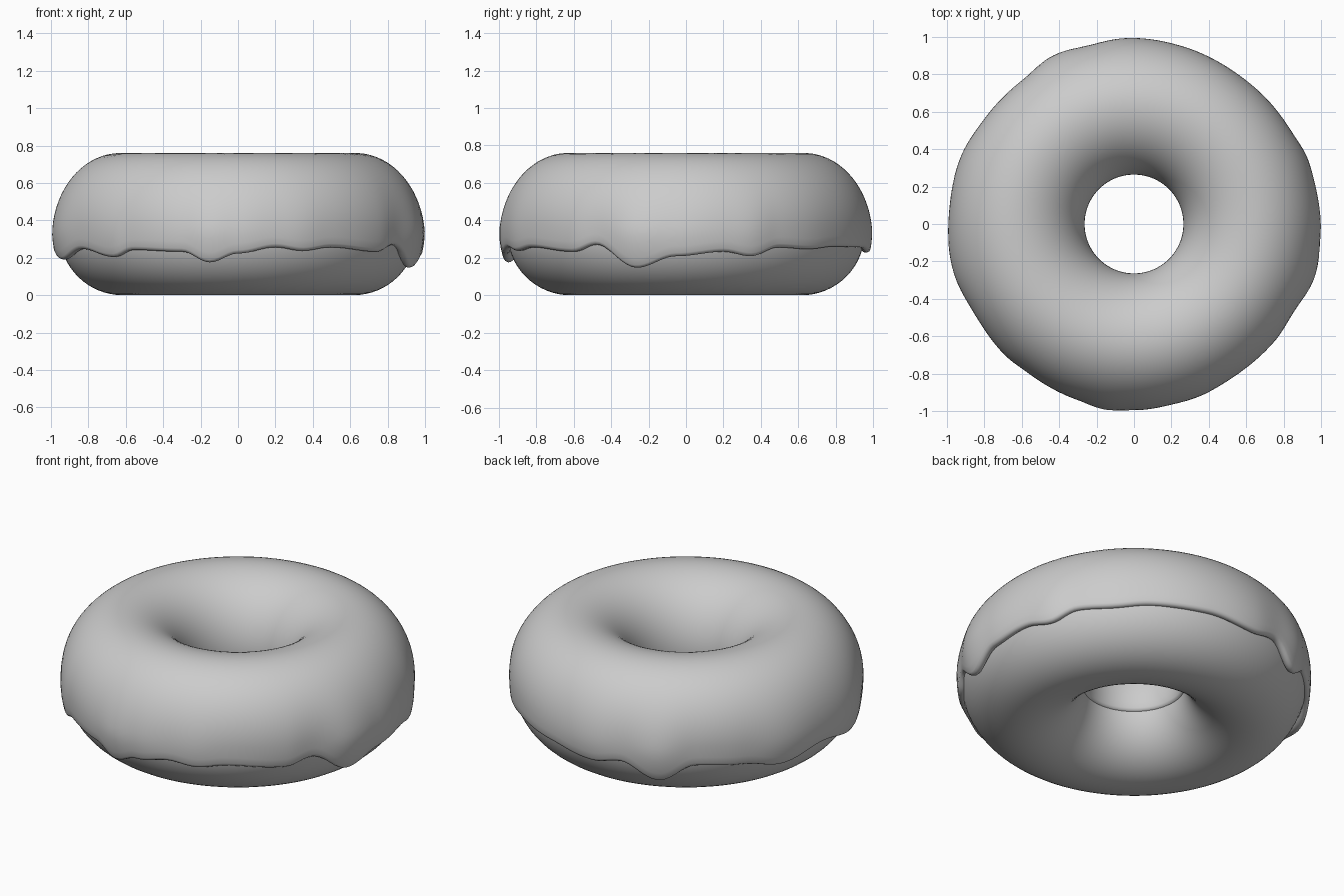
import bpy
import bmesh
from math import sin, cos, pi, asin, degrees

default_cube = bpy.data.objects.get("Cube")
if default_cube:
    bpy.data.objects.remove(default_cube, do_unlink=True)

# One plain grey for the dough and the glaze
GREY = (0.6, 0.6, 0.6, 1.0)
material = bpy.data.materials.new("plain grey")
material.use_nodes = True
material.diffuse_color = GREY
material.node_tree.nodes["Principled BSDF"].inputs["Base Color"].default_value = GREY

# Height of the dripping glaze edge: (angle in degrees, hundredths of a unit)
DRIPS = [(-165, 18), (-150, 24), (-134, 19.5), (-126, 23.5), (-108, 22.5), (-99, 16.5),
         (-90, 21.5), (-78, 25), (-69, 23), (-59, 25), (-39, 22.5), (-30, 26.5),
         (-16, 13.5), (-3, 20), (12, 22.5), (21, 20), (31, 25), (43, 24), (56, 25.5),
         (75, 25), (93, 22), (103, 25), (116, 15), (128, 25), (144, 23.5),
         (158, 19), (175, 24), (195, 18)]

RING, TOP, LIP = 0.628, 0.76, 0.026
INNER_WIDTH, INNER_Z = 0.364, 0.37
OUTER_WIDTH, OUTER_Z = 0.357, 0.34
SEGMENTS, ARC_STEPS, CAP_STEPS = 240, 40, 6


def edge_height(angle):
    """Smoothly blend the drip heights around the ring."""
    turn = (degrees(angle) + 165) % 360 - 165
    for (a, low), (b, high) in zip(DRIPS, DRIPS[1:]):
        if a <= turn <= b:
            blend = (1 - cos(pi * (turn - a) / (b - a))) / 2
            return (low + (high - low) * blend) / 100
    return DRIPS[0][1] / 100


def glaze_section(angle):
    """Closed section of the glaze as (radius, height) points."""
    edge = edge_height(angle)
    swell = 0.2 * (0.23 - edge) + 0.008 * cos(4 * angle)

    def point(phi, depth):
        width, middle = INNER_WIDTH, INNER_Z
        if cos(phi) > 0:
            width = OUTER_WIDTH + swell * (1 - max(0, sin(phi))) ** 2
            middle = OUTER_Z
        return (RING + (width - depth) * cos(phi),
                middle + (TOP - middle - depth) * sin(phi))

    outer_height = TOP - OUTER_Z
    start = asin((edge + LIP - OUTER_Z) / outer_height)
    end = pi + 0.16
    arc = [start + (end - start) * i / ARC_STEPS for i in range(ARC_STEPS + 1)]
    cap = [pi * i / CAP_STEPS for i in range(1, CAP_STEPS)]
    reach = LIP / outer_height
    points = [point(phi, 0) for phi in arc]
    points += [point(end + reach * sin(c), LIP * (1 - cos(c))) for c in cap]
    points += [point(phi, 2 * LIP) for phi in reversed(arc)]
    points += [point(start - reach * sin(c), LIP * (1 + cos(c))) for c in cap]
    return points


def finish(obj):
    obj.data.materials.append(material)
    bpy.ops.object.select_all(action="DESELECT")
    obj.select_set(True)
    bpy.context.view_layer.objects.active = obj
    bpy.ops.object.shade_smooth()


# Dough ring
bpy.ops.mesh.primitive_torus_add(major_radius=0.617, minor_radius=0.338,
                                 major_segments=128, minor_segments=64,
                                 location=(0, 0, 0.338))
dough = bpy.context.object
dough.name = "dough_ring"
finish(dough)

# Glaze swept around the ring with its dripping edge
bm = bmesh.new()
rings = []
for s in range(SEGMENTS):
    angle = 2 * pi * s / SEGMENTS
    rings.append([bm.verts.new((r * cos(angle), r * sin(angle), z))
                  for r, z in glaze_section(angle)])
for s, ring in enumerate(rings):
    after = rings[(s + 1) % SEGMENTS]
    for i in range(len(ring)):
        j = (i + 1) % len(ring)
        bm.faces.new((ring[i], after[i], after[j], ring[j]))
bmesh.ops.recalc_face_normals(bm, faces=bm.faces)
mesh = bpy.data.meshes.new("glaze")
bm.to_mesh(mesh)
bm.free()
glaze = bpy.data.objects.new("glaze", mesh)
bpy.context.collection.objects.link(glaze)
finish(glaze)
